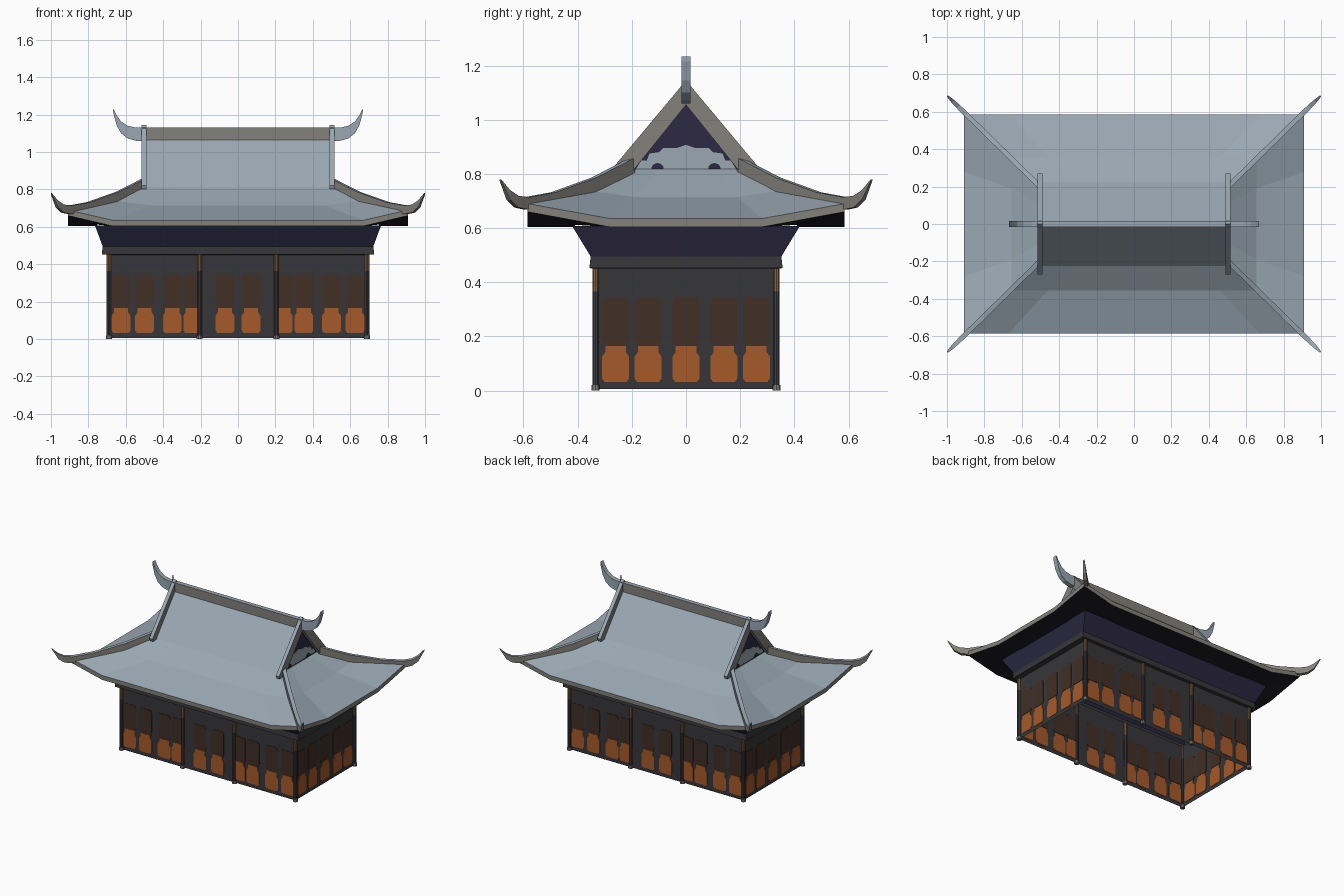
import bpy, bmesh, math
from mathutils import Vector

if "Cube" in bpy.data.objects:
    bpy.data.objects.remove(bpy.data.objects["Cube"])


def material(name, rgb):
    m = bpy.data.materials.new(name)
    m.diffuse_color = (*rgb, 1)
    m.use_nodes = True
    m.node_tree.nodes["Principled BSDF"].inputs["Base Color"].default_value = m.diffuse_color
    return m


TILE = material("blue_grey_tile", (0.32, 0.39, 0.45))
TRIM = material("taupe_trim", (0.23, 0.22, 0.195))
WALL = material("charcoal_wall", (0.037, 0.036, 0.040))
PURPLE = material("dark_purple", (0.026, 0.023, 0.056))
SOFFIT = material("black_soffit", (0.012, 0.012, 0.018))
ORANGE = material("orange_panel", (0.38, 0.10, 0.022))
BROWN = material("brown_panel", (0.052, 0.028, 0.018))
WOOD = material("tan_wood", (0.24, 0.13, 0.06))
POST = material("slate_post", (0.05, 0.052, 0.062))


def make(name, verts, faces, mats, rule=None, fix=True):
    bm = bmesh.new()
    vs = [bm.verts.new(v) for v in verts]
    for f in faces:
        bm.faces.new([vs[i] for i in f])
    if fix:
        bmesh.ops.recalc_face_normals(bm, faces=bm.faces)
    bm.normal_update()
    if rule:
        for f in bm.faces:
            f.material_index = rule(f)
    me = bpy.data.meshes.new(name)
    bm.to_mesh(me)
    bm.free()
    for m in mats:
        me.materials.append(m)
    ob = bpy.data.objects.new(name, me)
    bpy.context.collection.objects.link(ob)
    return ob


def plate(name, pts, place, depth, mat, rule=None):
    """Extrude a 2D outline; place(u, v, d) maps it into space."""
    n = len(pts)
    verts = [place(u, v, d) for d in (-depth / 2, depth / 2) for u, v in pts]
    faces = [list(range(n))[::-1], list(range(n, 2 * n))]
    faces += [(i, (i + 1) % n, (i + 1) % n + n, i + n) for i in range(n)]
    return make(name, verts, faces, mat if isinstance(mat, list) else [mat], rule)


def bar(name, stations, rule):
    """Ridge bar through stations (x, y, top, bottom, half width)."""
    a, b = Vector(stations[0][:2]), Vector(stations[-1][:2])
    d = (b - a).normalized()
    verts = []
    for x, y, top, bot, w in stations:
        for s, z in ((-1, bot), (1, bot), (1, top), (-1, top)):
            verts.append((x - d.y * w * s, y + d.x * w * s, z))
    n = len(stations)
    faces = [(0, 1, 2, 3), tuple(range(4 * n - 4, 4 * n))]
    for k in range(n - 1):
        for i in range(4):
            j = (i + 1) % 4
            faces.append((4 * k + i, 4 * k + j, 4 * k + 4 + j, 4 * k + 4 + i))
    return make(name, verts, faces, [TRIM, TILE], rule)


def ring(hx, hy, bx, by, zc, zm):
    """Rectangle loop with lifted corners, four points per side."""
    return ([(-hx, -hy, zc), (-bx, -hy, zm), (0, -hy, zm), (bx, -hy, zm)] +
            [(hx, -hy, zc), (hx, -by, zm), (hx, 0, zm), (hx, by, zm)] +
            [(hx, hy, zc), (bx, hy, zm), (0, hy, zm), (-bx, hy, zm)] +
            [(-hx, hy, zc), (-hx, by, zm), (-hx, 0, zm), (-hx, -by, zm)])


def loft(name, rings, mats, rule=None):
    verts = [p for r in rings for p in r]
    faces = []
    for k in range(len(rings) - 1):
        for i in range(16):
            j = (i + 1) % 16
            faces.append((16 * k + i, 16 * k + j, 16 * k + 16 + j, 16 * k + 16 + i))
    return make(name, verts, faces, mats, rule)


# walls, open below
WX, WY = 0.688, 0.332
c = [(-WX, -WY), (WX, -WY), (WX, WY), (-WX, WY)]
make("walls", [(x, y, z) for z in (0.005, 0.46) for x, y in c],
     [(i, (i + 1) % 4, (i + 1) % 4 + 4, i + 4) for i in range(4)], [WALL])

# window panels: outlines around a centre u
LOWER = [(-.04, .032), (.04, .032), (.05, .045), (.05, .125), (.038, .142),
         (.038, .165), (-.038, .165), (-.038, .142), (-.05, .125), (-.05, .045)]
UPPER = [(-.045, .167), (.045, .167), (.05, .185), (.05, .325), (.04, .343),
         (-.04, .343), (-.05, .325), (-.05, .185)]
FRONT_U = [s * u for u in (0.07, 0.242, 0.352, 0.50, 0.625) for s in (-1, 1)]
SIDE_U = [-0.26, -0.14, 0, 0.14, 0.26]
for s in (-1, 1):
    for label, outline, mat in (("lower", LOWER, ORANGE), ("upper", UPPER, BROWN)):
        for c0 in FRONT_U:
            plate(f"long_wall_{label}_panel", outline,
                  lambda u, v, d: (c0 + u, s * WY + d, v), 0.006, mat)
        for c0 in SIDE_U:
            plate(f"end_wall_{label}_panel", outline,
                  lambda u, v, d: (s * WX + d, c0 + u, v), 0.006, mat)


# posts with tan tops and small stone feet
def cylinder(name, x, y, z0, z1, r, mat):
    pts = [(r * math.cos(math.tau * i / 10), r * math.sin(math.tau * i / 10)) for i in range(10)]
    plate(name, pts, lambda u, v, d: (x + u, y + v, (z0 + z1) / 2 + d), z1 - z0, mat)


for x in (-0.69, -0.205, 0.205, 0.69):
    for y in (-0.334, 0.334):
        cylinder("post", x, y, 0, 0.365, 0.012, POST)
        cylinder("post_top", x, y, 0.365, 0.455, 0.012, WOOD)
        cylinder("post_foot", x, y, 0, 0.02, 0.016, TRIM)

# beam band and flared bracket zone
loft("beam_band", [ring(0.69, 0.334, .4, .2, .45, .45), ring(0.728, 0.357, .4, .2, .452, .452),
                   ring(0.724, 0.352, .4, .2, .495, .495)], [WALL], None)
loft("bracket_flare", [ring(0.722, 0.35, .4, .2, .492, .492),
                       ring(0.765, 0.42, .5, .22, .607, .607)], [PURPLE], None)

# lower hipped roof with lifted corners, fascia and soffit
EX, EY = 0.91, 0.585
loft("lower_roof", [ring(0.49, 0.205, .3, .1, .818, .818), ring(0.655, 0.355, .46, .19, .738, .715),
                    ring(EX, EY, .67, .28, .69, .635)], [TILE])
loft("eave_fascia", [ring(EX, EY, .67, .28, .69, .635),
                     ring(EX, EY, .67, .28, .66, .604)], [TRIM])
loft("eave_soffit", [ring(EX, EY, .67, .28, .66, .604),
                     ring(0.755, 0.41, .5, .22, .612, .603)], [SOFFIT])

# upper gabled roof, open shell
RX = 0.5
make("upper_roof", [(sx * RX, y, z) for sx in (-1, 1) for y, z in
                    ((-.225, .81), (0, 1.085), (.225, .81))],
     [(0, 3, 4, 1), (1, 4, 5, 2)], [TILE])

# gable ends, ornaments and sloped gable ridges
ARCH = [(-.185, .817), (.185, .817), (.165, .85), (.145, .85), (.135, .875), (.1, .88),
        (.085, .895), (.035, .895), (0, .907), (-.035, .895), (-.085, .895), (-.1, .88),
        (-.135, .875), (-.145, .85), (-.165, .85)]
GABLE_BAR = [(0, 1.145), (.27, .822), (.262, .802), (.20, .806), (0, 1.055),
             (-.20, .806), (-.262, .802), (-.27, .822)]
DOT = [(.023 * math.cos(math.pi * i / 8), .022 * math.sin(math.pi * i / 8)) for i in range(9)]
for s in (-1, 1):
    plate("gable_wall", [(-.21, .812), (.21, .812), (0, 1.075)],
          lambda u, v, d: (s * 0.475 + d, u, v), 0.006, PURPLE)
    plate("gable_ornament", ARCH, lambda u, v, d: (s * 0.48 + d, u, v), 0.006, TILE)
    for c0 in (-0.105, 0.105):
        plate("gable_ornament_hole", DOT,
              lambda u, v, d: (s * 0.483 + d, c0 + u, .818 + v), 0.006, PURPLE)
    plate("gable_ridge", GABLE_BAR, lambda u, v, d: (s * 0.502 + d, u, v), 0.026,
          [TRIM, TILE], lambda f: 0 if abs(f.normal.x) > 0.7 else 1)

# main ridge with upswept horns
half = [(.5, 0, 1.13, 1.06, .016), (.545, 0, 1.13, 1.06, .016), (.59, 0, 1.14, 1.072, .016),
        (.625, 0, 1.163, 1.1, .016), (.65, 0, 1.198, 1.145, .016), (.668, 0, 1.233, 1.215, .016)]
bar("main_ridge", [(-p[0], *p[1:]) for p in half[::-1]] + half,
    lambda f: 1 if f.normal.z > 0.6 or abs(f.calc_center_median().x) > 0.51 else 0)

# hip ridges sweeping out to pointed corners
HIP = [(0, .86, .80, .013), (.15, .822, .762, .013), (.3, .785, .73, .013), (.6, .732, .68, .013),
       (.8, .714, .668, .013), (.88, .719, .676, .012), (.94, .74, .704, .010), (1, .78, .774, .004)]
for sx in (-1, 1):
    for sy in (-1, 1):
        bar("hip_ridge", [(sx * (.5 + .498 * t), sy * (.197 + .488 * t), a, b, w)
                          for t, a, b, w in HIP],
            lambda f: 1 if f.normal.z > 0.6 else 0)
